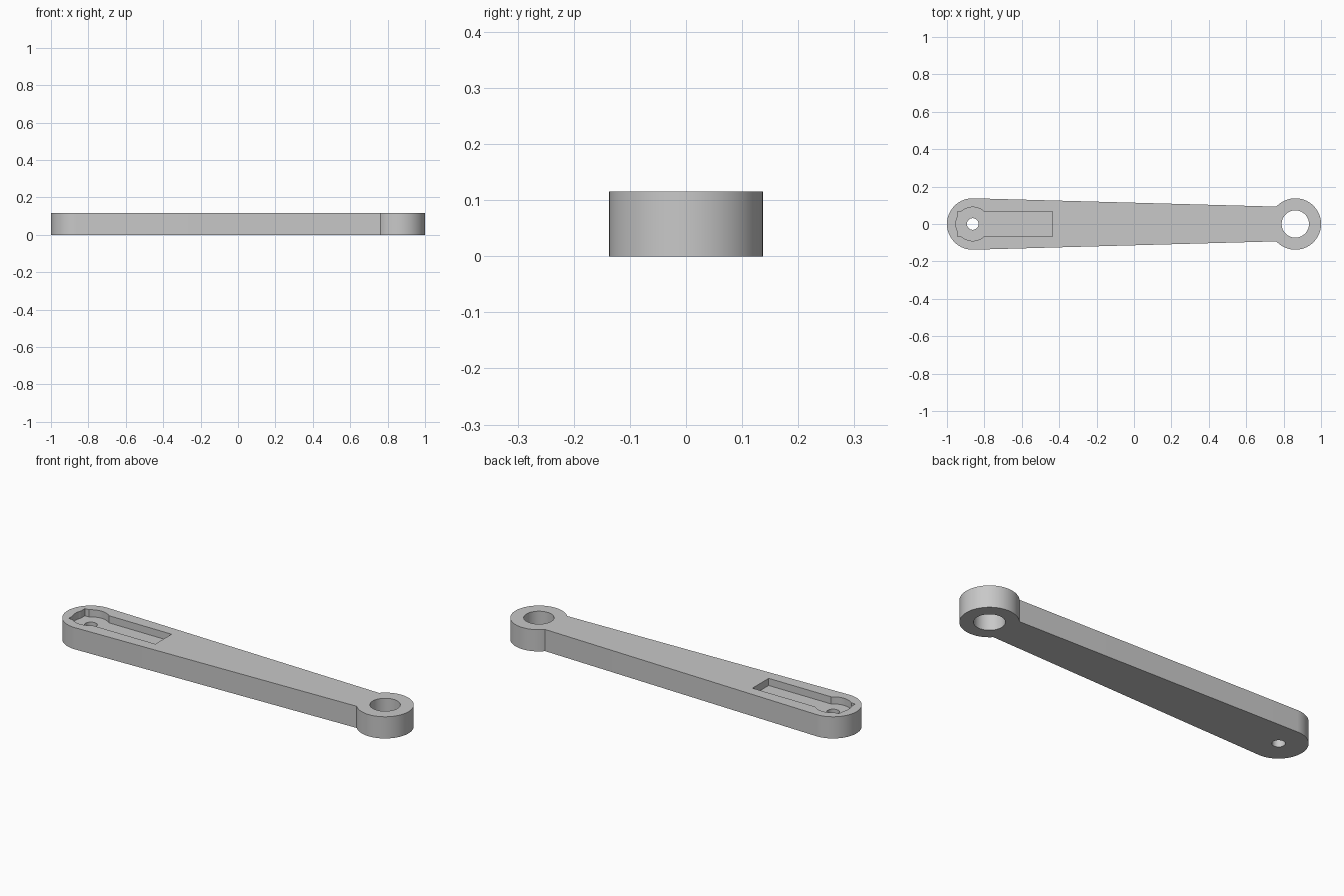
import bpy
import bmesh
from math import sin, cos, asin, atan2, pi, sqrt

cube = bpy.data.objects.get("Cube")
if cube:
    bpy.data.objects.remove(cube, do_unlink=True)

HEIGHT = 0.115
END_X, END_R = 0.8625, 0.1375      # both rounded ends
TIP_R = 0.09                       # arm half width at the ring centre
PIVOT_R, BORE_R = 0.031, 0.073
POCKET_Z = 0.077

grey = bpy.data.materials.new("grey_metal")
grey.use_nodes = True
grey.diffuse_color = (0.58, 0.58, 0.58, 1)
grey.node_tree.nodes["Principled BSDF"].inputs["Base Color"].default_value = grey.diffuse_color


def arc(cx, r, start, end, steps):
    return [(cx + r * cos(start + (end - start) * i / steps),
             r * sin(start + (end - start) * i / steps)) for i in range(steps + 1)]


def prism(name, points, bottom, top):
    """Extrude a closed counter-clockwise outline upwards."""
    bm = bmesh.new()
    face = bm.faces.new([bm.verts.new((x, y, bottom)) for x, y in points])
    grown = bmesh.ops.extrude_face_region(bm, geom=[face])["geom"]
    moved = [v for v in grown if isinstance(v, bmesh.types.BMVert)]
    bmesh.ops.translate(bm, verts=moved, vec=(0, 0, top - bottom))
    bmesh.ops.recalc_face_normals(bm, faces=bm.faces)
    mesh = bpy.data.meshes.new(name)
    bm.to_mesh(mesh)
    bm.free()
    mesh.materials.append(grey)
    obj = bpy.data.objects.new(name, mesh)
    bpy.context.collection.objects.link(obj)
    return obj


def cut(target, cutter):
    cutter.hide_render = True
    mod = target.modifiers.new(cutter.name, 'BOOLEAN')
    mod.operation = 'DIFFERENCE'
    mod.solver = 'EXACT'
    mod.object = cutter
    bpy.context.view_layer.objects.active = target
    bpy.ops.object.modifier_apply(modifier=mod.name)
    bpy.data.objects.remove(cutter, do_unlink=True)


# Tapered arm: sides leave the wide end on a tangent and meet the ring in a crease
taper = asin((END_R - TIP_R) / (2 * END_X))
side_y = TIP_R + sqrt(END_R**2 - TIP_R**2) * sin(taper)
join = atan2(side_y, -sqrt(END_R**2 - side_y**2))
outline = arc(-END_X, END_R, pi / 2 - taper, 3 * pi / 2 + taper, 48)
outline += arc(END_X, END_R, -join, join, 64)
arm = prism("lever_arm", outline, 0, HEIGHT)

# Recessed pocket: a slot with a round widening about the pivot hole
slot_y, left_x, right_x, round_r = 0.068, -0.945, -0.437, 0.09
a = asin(slot_y / round_r)
b = atan2(sqrt(round_r**2 - (left_x + END_X)**2), left_x + END_X)
half = [(right_x, slot_y)] + arc(-END_X, round_r, a, pi - a, 14)
half += [(left_x, slot_y)] + arc(-END_X, round_r, b, pi, 6)
pocket = half + [(x, -y) for x, y in reversed(half[:-1])]
cut(arm, prism("pocket_cutter", pocket, POCKET_Z, HEIGHT + 0.1))

# Through holes
for name, x, r in (("pivot_hole", -END_X, PIVOT_R), ("ring_bore", END_X, BORE_R)):
    cut(arm, prism(name, arc(x, r, 0, 2 * pi, 64)[:-1], -0.1, HEIGHT + 0.1))

# Smooth curved walls, crisp edges
bpy.ops.object.select_all(action='DESELECT')
arm.select_set(True)
bpy.context.view_layer.objects.active = arm
bpy.ops.object.shade_smooth_by_angle(angle=pi / 6)
